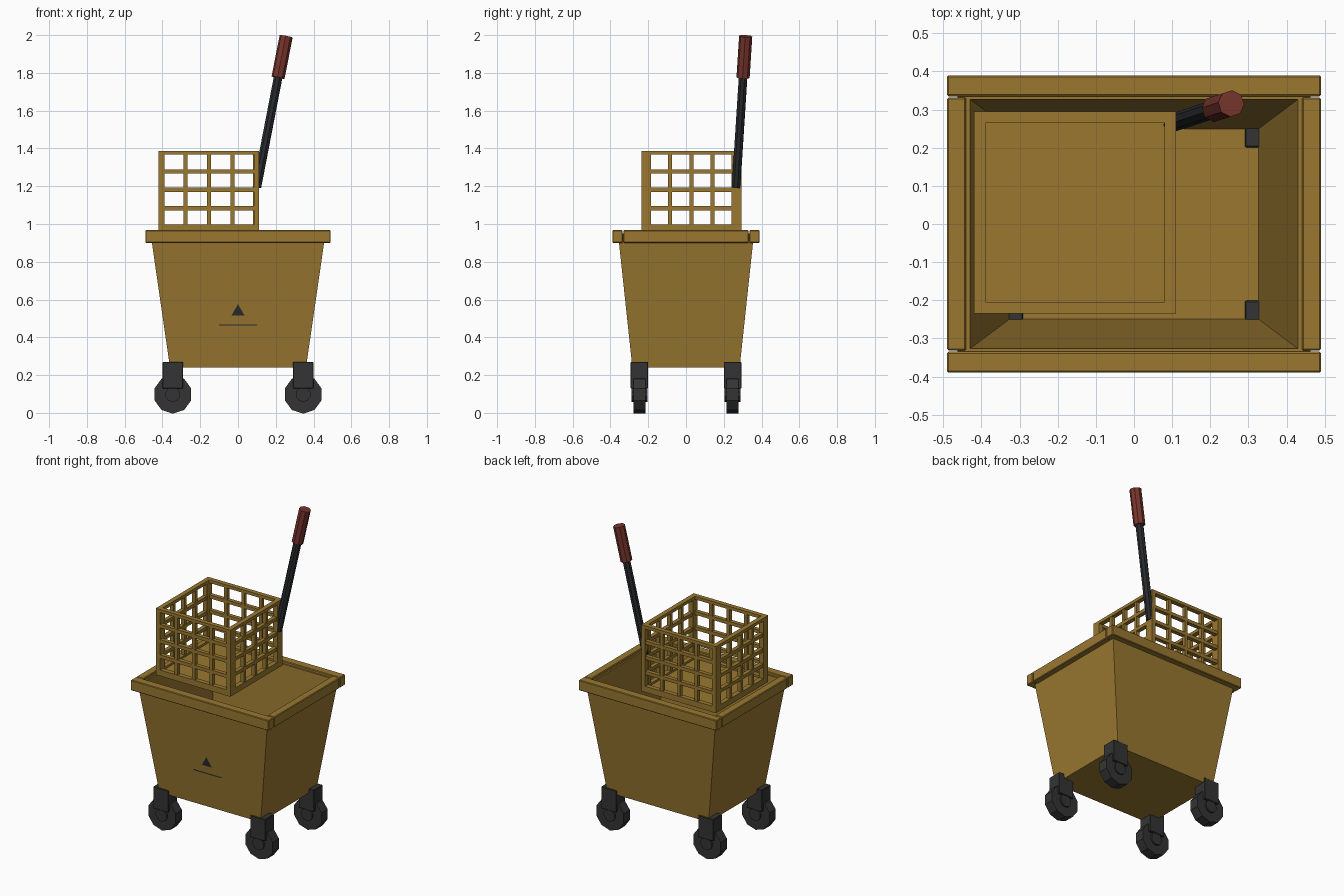
import bpy, bmesh, math
from mathutils import Vector

if "Cube" in bpy.data.objects:
    bpy.data.objects.remove(bpy.data.objects["Cube"])


def material(name, rgb):
    m = bpy.data.materials.new(name)
    m.diffuse_color = (*rgb, 1)
    m.use_nodes = True
    m.node_tree.nodes["Principled BSDF"].inputs["Base Color"].default_value = m.diffuse_color
    return m


MUSTARD = material("mustard plastic", (0.32, 0.186, 0.03))
RUBBER = material("dark rubber", (0.034, 0.034, 0.035))
STEEL = material("dark metal", (0.021, 0.024, 0.027))
RED = material("red grip", (0.19, 0.036, 0.025))


def make(name, bm, mat, bevel=0):
    bmesh.ops.recalc_face_normals(bm, faces=bm.faces)
    me = bpy.data.meshes.new(name)
    bm.to_mesh(me)
    bm.free()
    ob = bpy.data.objects.new(name, me)
    bpy.context.collection.objects.link(ob)
    me.materials.append(mat)
    if bevel:
        b = ob.modifiers.new("bevel", "BEVEL")
        b.width, b.segments = bevel, 1
    return ob


def add_box(bm, x0, x1, y0, y1, z0, z1):
    vs = bmesh.ops.create_cube(bm, size=1)["verts"]
    for v in vs:
        v.co = (x1 if v.co.x > 0 else x0, y1 if v.co.y > 0 else y0, z1 if v.co.z > 0 else z0)


def box(name, mat, *b, bevel=0):
    bm = bmesh.new()
    add_box(bm, *b)
    return make(name, bm, mat, bevel)


def rod(name, mat, a, b, r, sides, turn=0.0):
    a, b = Vector(a), Vector(b)
    bm = bmesh.new()
    bmesh.ops.create_cone(bm, cap_ends=True, segments=sides, radius1=r, radius2=r, depth=(b - a).length)
    ob = make(name, bm, mat)
    q = (b - a).to_track_quat("Z", "Y")
    ob.rotation_euler = (q.to_matrix() @ Vector((0, 0, 1)).to_track_quat("Z", "Y").to_matrix()).to_euler()
    ob.location = (a + b) / 2
    if turn:
        for v in ob.data.vertices:
            c, s = math.cos(turn), math.sin(turn)
            v.co.x, v.co.y = c * v.co.x - s * v.co.y, s * v.co.x + c * v.co.y
    return ob


# Tapered open bucket: outside up, over the lip, down the inside
bm = bmesh.new()
rings = []
for hx, hy, z in ((0.36, 0.284, 0.24), (0.463, 0.36, 0.95), (0.43, 0.327, 0.95), (0.326, 0.249, 0.262)):
    rings.append([bm.verts.new((sx * hx, sy * hy, z)) for sx, sy in ((-1, -1), (1, -1), (1, 1), (-1, 1))])
for lo, hi in zip(rings, rings[1:]):
    for i in range(4):
        bm.faces.new((lo[i], lo[(i + 1) % 4], hi[(i + 1) % 4], hi[i]))
bm.faces.new(rings[0])
bm.faces.new(rings[-1])
make("bucket", bm, MUSTARD)

# Rim bars
for s, word in ((-1, "front"), (1, "back")):
    y = sorted((s * 0.335, s * 0.39))
    box(word + "_rim", MUSTARD, -0.49, 0.49, *y, 0.9, 0.967, bevel=0.004)
for s, word in ((-1, "left"), (1, "right")):
    x = sorted((s * 0.44, s * 0.49))
    box(word + "_rim", MUSTARD, *x, -0.332, 0.332, 0.9, 0.967, bevel=0.004)

# Small worn marks on the front wall
bm = bmesh.new()
for pts in (((-0.1, 0.462), (0.1, 0.462), (0.1, 0.469), (-0.1, 0.469)),
            ((-0.035, 0.515), (0.035, 0.515), (0.0, 0.575))):
    bm.faces.new([bm.verts.new((x, -0.286 - 0.076 * (z - 0.24) / 0.71, z)) for x, z in pts])
make("front_marks", bm, STEEL)

# Casters
for sx, wx in ((-1, "left"), (1, "right")):
    for sy, wy in ((-1, "front"), (1, "back")):
        n = f"{wy}_{wx}_"
        x, y = sx * 0.345, sy * 0.247
        box(n + "fork", RUBBER, x - 0.054, x + 0.054, y - 0.046, y + 0.046, 0.13, 0.27, bevel=0.003)
        rod(n + "wheel", RUBBER, (x, y - 0.032, 0.098), (x, y + 0.032, 0.098), 0.102, 10)
        rod(n + "hub", RUBBER, (x, y - 0.042, 0.098), (x, y + 0.042, 0.098), 0.04, 10)

# Wringer basket: floor plus four lattice walls
X0, X1, Y0, Y1, Z0, Z1, T = -0.42, 0.11, -0.235, 0.295, 0.96, 1.387, 0.03
box("basket_floor", MUSTARD, X0, X1, Y0, Y1, Z0, 0.985)


def lattice(name, a0, a1, inner0, inner1, b0, b1, along_x):
    bm = bmesh.new()

    def bar(p, q, z0, z1, inset=0.0):
        c0, c1 = b0 + inset, b1 - inset
        if along_x:
            add_box(bm, p, q, c0, c1, z0, z1)
        else:
            add_box(bm, c0, c1, p, q, z0, z1)
    bar(a0, a1, Z0, 0.998)
    bar(a0, a1, 1.367, Z1)
    bar(a0, inner0, 0.998, 1.367)
    bar(inner1, a1, 0.998, 1.367)
    for i in range(1, 4):
        z = 0.986 + i * 0.0975
        bar(inner0, inner1, z - 0.011, z + 0.011, 0.002)
        p = inner0 + (inner1 - inner0 + 0.021) * i / 4 - 0.0105
        bar(p - 0.0105, p + 0.0105, 0.998, 1.367, 0.003)
    make(name, bm, MUSTARD)


lattice("basket_front", X0, X1, X0 + T, X1 - T + 0.004, Y0, Y0 + T, True)
lattice("basket_back", X0, X1, X0 + T, X1 - T + 0.004, Y1 - T, Y1, True)
lattice("basket_left", Y0 + T, Y1 - T, -0.185, 0.242, X0, X0 + T, False)
lattice("basket_right", Y0 + T, Y1 - T, -0.185, 0.242, X1 - T, X1, False)

# Wringer lever
foot, joint, tip = (0.1, 0.265, 1.195), (0.212, 0.302, 1.775), (0.255, 0.316, 1.994)
rod("lever_shaft", STEEL, foot, joint, 0.024, 8)
rod("lever_grip", RED, joint, tip, 0.035, 8, math.pi / 8)
